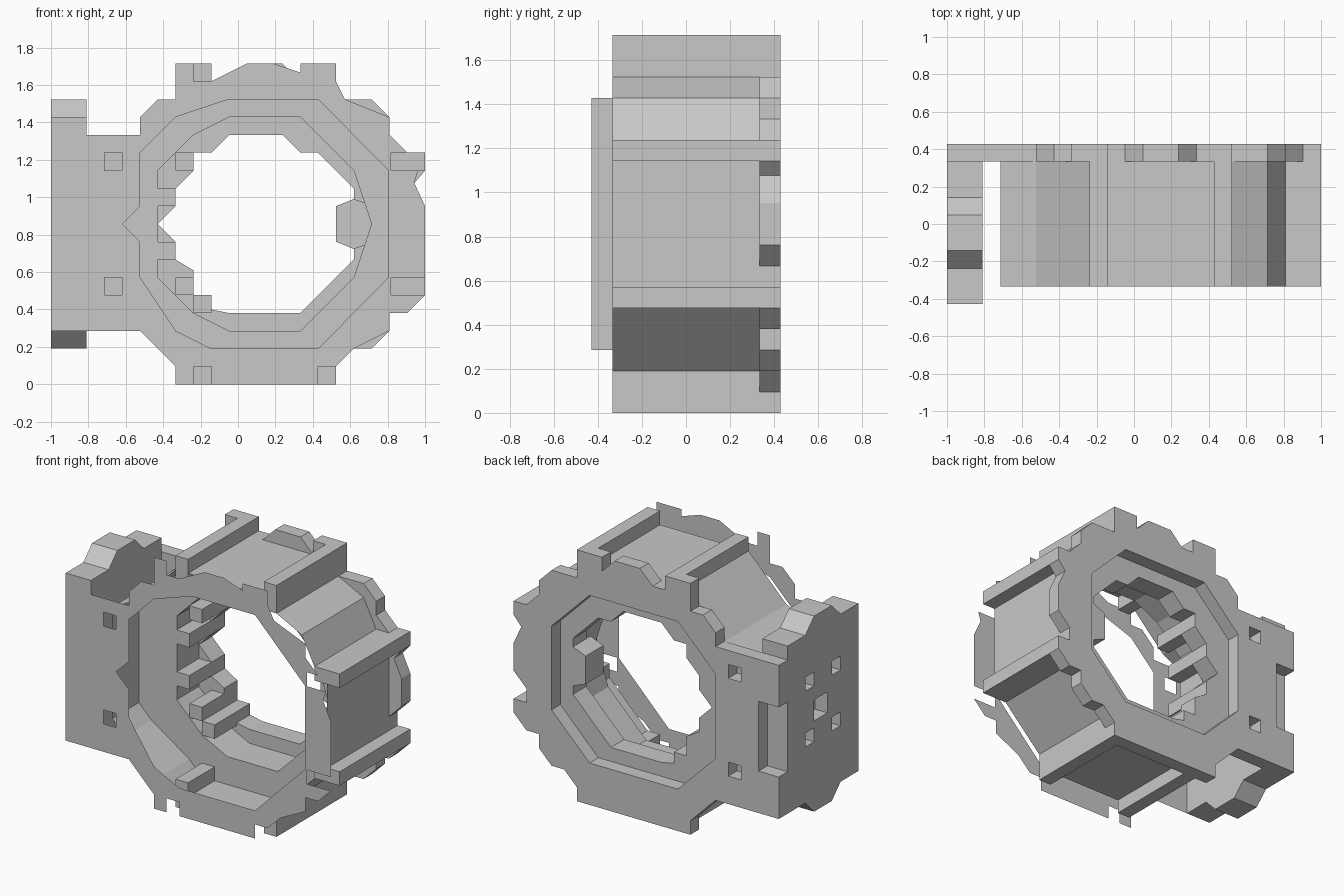
import bpy
import bmesh

cube = bpy.data.objects.get("Cube")
if cube:
    bpy.data.objects.remove(cube, do_unlink=True)

U = 2 / 21  # the whole model sits on a grid of this size

grey = bpy.data.materials.new("plain grey")
grey.use_nodes = True
grey.diffuse_color = (0.58, 0.58, 0.58, 1)
grey.node_tree.nodes["Principled BSDF"].inputs["Base Color"].default_value = grey.diffuse_color


def place(i, j, k):
    return ((i - 10.5) * U, (j - 4.5) * U, k * U)


def finish(bm, name):
    mesh = bpy.data.meshes.new(name)
    bm.to_mesh(mesh)
    bm.free()
    mesh.materials.append(grey)
    bpy.context.collection.objects.link(bpy.data.objects.new(name, mesh))


def prism(name, outline, start, end, holes=(), sideways=False):
    """Extrude an outline with holes along y, or along x when sideways.
    Equal start and end give a single flat sheet."""
    def spot(p, depth):
        return place(depth, p[0], p[1]) if sideways else place(p[0], depth, p[1])
    bm = bmesh.new()
    for loop in [outline, *holes]:
        vs = [bm.verts.new(spot(p, start)) for p in loop]
        for a, b in zip(vs, vs[1:] + vs[:1]):
            bm.edges.new((a, b))
    bmesh.ops.triangle_fill(bm, use_beauty=True, use_dissolve=False,
                            edges=bm.edges[:], normal=(0, -1, 0) if not sideways else (-1, 0, 0))
    if end != start:
        grown = bmesh.ops.extrude_face_region(bm, geom=bm.faces[:], use_keep_orig=True)
        verts = [g for g in grown["geom"] if isinstance(g, bmesh.types.BMVert)]
        step = (end - start) * U
        bmesh.ops.translate(bm, verts=verts, vec=(step, 0, 0) if sideways else (0, step, 0))
        bmesh.ops.recalc_face_normals(bm, faces=bm.faces[:])
    finish(bm, name)


def tube(name, outline, start, end):
    """An open skin that follows an outline along y, facing outwards."""
    bm = bmesh.new()
    rings = [[bm.verts.new(place(p[0], j, p[1])) for p in outline] for j in (start, end)]
    for n in range(len(outline)):
        bm.faces.new((rings[0][n - 1], rings[0][n], rings[1][n], rings[1][n - 1]))
    bmesh.ops.reverse_faces(bm, faces=bm.faces[:])
    finish(bm, name)


def rect(i, k, w=1, h=1):
    return [(i, k), (i + w, k), (i + w, k + h), (i, k + h)]


def block(name, i, k, j0, j1, w=1, h=1):
    prism(name, rect(i, k, w, h), j0, j1)


# Contours as grid steps, counter-clockwise from the bottom left
bore = [(9, 2), (15, 2), (18.95, 6), (18.95, 12), (15, 16), (10, 16), (7, 15),
        (5, 13), (5, 10), (4, 9), (5, 8), (5, 6), (7, 3)]
step_bore = [(10, 3), (14, 3), (17, 6), (18, 9), (17, 12), (14, 15), (10, 15),
             (8, 14), (6, 12), (6, 6), (8, 4)]
back_recess = [(8, 3), (15, 3), (18, 6), (18, 12), (15, 15), (8, 15), (5, 12), (5, 6)]
opening = [(10, 4), (14, 4), (17, 7), (17, 11), (15, 13), (14, 13), (13, 14), (10, 14),
           (9, 13), (8, 13), (8, 12), (7, 11), (7, 10), (6, 9), (7, 8), (7, 7),
           (8, 6.4), (8, 5), (9, 5), (9, 4.2)]
drum = [(8, 1), (16, 1), (16, 2), (19, 5), (20, 5), (20, 13), (19, 13), (18, 15), (16, 16),
        (16, 17), (8, 17), (7, 16), (5, 14), (3, 13), (3, 5), (4, 4), (7, 2)]

# Drum skin and the stepped lips inside it
tube("drum_skin", drum, 1, 8)
prism("front_lip", drum, 4, 6.5, [step_bore])
prism("inner_lip", drum, 6.5, 8, [opening])

# Outline pieces shared by the front sheet and the back flange
low_left = [(5, 3), (7, 1), (7, 0)]
top_left = [(7, 18), (7, 16), (6, 16), (5, 15), (5, 14)]
plate_holes = [rect(3, 5), rect(3, 12)]

# Front sheet, notched around the rib ends
front = [(2, 3), *low_left, (8, 0), (8, 1), (9, 1), (9, 0), (15, 0), (15, 1), (16, 1),
         (17, 2), (19, 3), (19, 4), (20, 4), (21, 5), (19.1, 5), (19.1, 6), (21, 6),
         (21, 10), (20.4, 11.3), (20.6, 12), (19.1, 12), (19.1, 13), (20, 13), (19, 14),
         (19, 15), (16.5, 16), (16, 17), (16, 18), (14, 18), (14, 17.5), (12.5, 18),
         (11, 18), (9, 17), (8, 17), (8, 18), *top_left, (2, 14)]
prism("front_sheet", front, 0, 0, [bore, *plate_holes])

# Back flange with its mounting plate and side slot
back = [(0, 3), *low_left, (16, 0), (16, 1), (17, 2), (18, 2), (19, 3),
        (19, 4), (20, 4), (21, 5), (21, 6), (20, 6), (20, 7), (21, 8), (21, 10),
        (20.4, 11.3), (21, 12), (21, 13), (20, 13), (19, 14), (19, 15), (18, 16), (16, 16),
        (16, 18), (14, 18), (14, 17), (13, 18), (11, 18), (10, 17), (9, 17), (9, 18),
        *top_left, (0, 14), (0, 11), (1.6, 11), (1.6, 6), (0, 6)]
prism("back_flange", back, 8, 9, [back_recess, *plate_holes])

# Side plate: an outer slab with pockets over a plain inner slab
half = [(0, 6), (2, 6), (3, 7), (5, 7), (6, 6), (8, 6)]
side = [(j, 9 + h) for j, h in half] + [(j, 9 - h) for j, h in reversed(half)]
pockets = [rect(j, k) for j in (2, 5) for k in (7, 11)] + [rect(3.5, 8.5, 1.5, 1.5)]
prism("side_plate_outer", side, 0, 1, pockets, sideways=True)
prism("side_plate_inner", side, 1, 2, sideways=True)

# Grip ribs in pairs on the top, bottom and right of the drum
for i in (8, 15):
    block("top_rib", i, 16, 1, 9, h=2)
    block("bottom_rib", i, 0, 1, 9, h=2)
for k in (5, 12):
    block("side_rib", 19, k, 1, 9, w=2)

# Small catches inside the bore
for i, k in ((7, 12), (8, 4), (7, 5), (6, 7), (6, 10)):
    block("catch", i, k, 4, 7)
prism("key_block", [(16, 8), (17, 7.6), (18.2, 8), (18.2, 10), (17, 10.4), (16, 10)], 6, 8)
